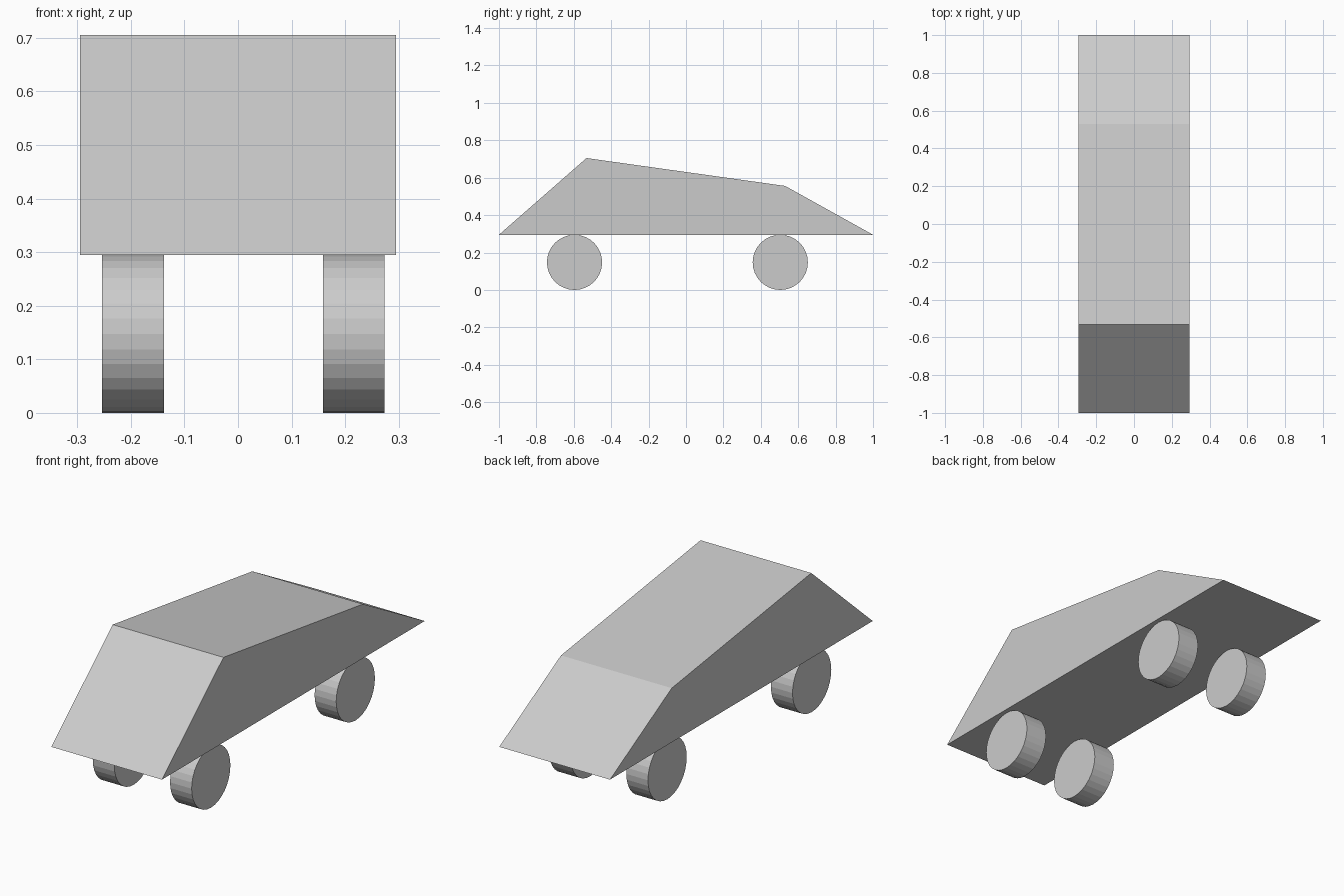
import bpy, bmesh
from math import pi

if "Cube" in bpy.data.objects:
    bpy.data.objects.remove(bpy.data.objects["Cube"])

HALF_WIDTH = 0.295
RADIUS = 0.1475

# Body: side profile (y, z) extruded across the width
profile = [(-1.0, 0.295), (1.0, 0.295), (0.53, 0.556), (-0.532, 0.705)]
bm = bmesh.new()
side = bm.faces.new([bm.verts.new((-HALF_WIDTH, y, z)) for y, z in profile])
ext = bmesh.ops.extrude_face_region(bm, geom=[side])
moved = [v for v in ext["geom"] if isinstance(v, bmesh.types.BMVert)]
bmesh.ops.translate(bm, verts=moved, vec=(2 * HALF_WIDTH, 0, 0))
bmesh.ops.recalc_face_normals(bm, faces=bm.faces)
mesh = bpy.data.meshes.new("car_body")
bm.to_mesh(mesh)
bm.free()
bpy.context.collection.objects.link(bpy.data.objects.new("car_body", mesh))

# Wheels: flat-shaded cylinders lying along x, touching the underside
for end, y in (("front", -0.596), ("rear", 0.504)):
    for hand, x in (("left", -0.196), ("right", 0.216)):
        bpy.ops.mesh.primitive_cylinder_add(
            vertices=32, radius=RADIUS, depth=0.115,
            location=(x, y, RADIUS), rotation=(0, pi / 2, 0))
        bpy.context.object.name = f"{end}_{hand}_wheel"
